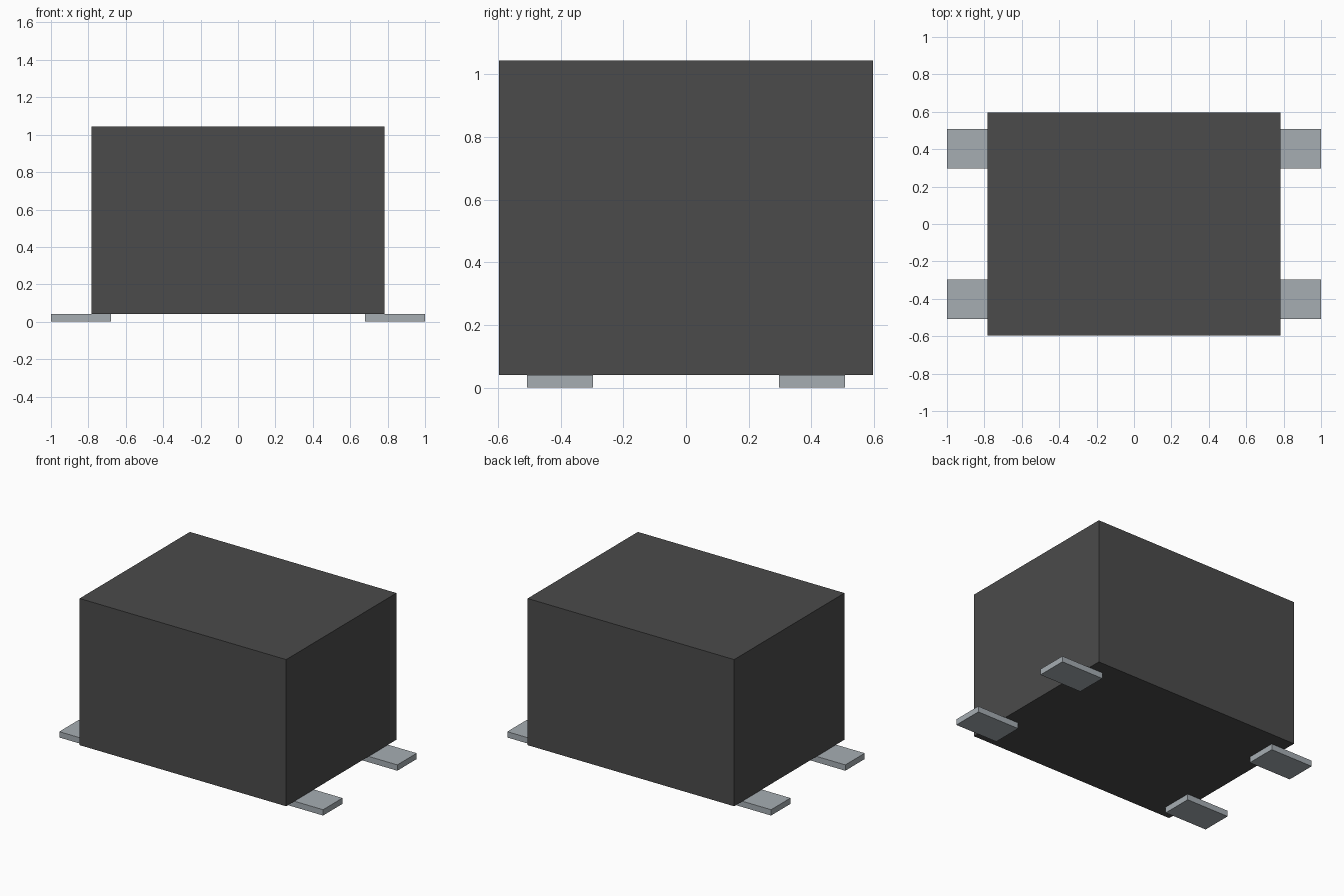
import bpy
import bmesh
from mathutils import Matrix, Vector

cube = bpy.data.objects.get("Cube")
if cube:
    bpy.data.objects.remove(cube, do_unlink=True)


def make_material(name, rgb, metallic=0.0):
    mat = bpy.data.materials.new(name)
    mat.use_nodes = True
    mat.diffuse_color = (*rgb, 1.0)
    bsdf = mat.node_tree.nodes["Principled BSDF"]
    bsdf.inputs["Base Color"].default_value = (*rgb, 1.0)
    return mat


def make_box(name, size, center, mat):
    mesh = bpy.data.meshes.new(name)
    bm = bmesh.new()
    bmesh.ops.create_cube(bm, size=1.0, matrix=Matrix.Diagonal((*size, 1.0)))
    bm.to_mesh(mesh)
    bm.free()
    mesh.materials.append(mat)
    obj = bpy.data.objects.new(name, mesh)
    obj.location = Vector(center)
    bpy.context.collection.objects.link(obj)
    return obj


charcoal = make_material("charcoal plastic", (0.07, 0.07, 0.07))
silver = make_material("silver metal", (0.38, 0.42, 0.45))

# Main block, resting on the four terminals
PAD_H, TOP = 0.04, 1.045
make_box("body", (1.566, 1.194, TOP - PAD_H), (0, 0, (TOP + PAD_H) / 2), charcoal)

# Flat terminals, partly tucked under the left and right sides
for side, sx in (("left", 1), ("right", -1)):
    for end, sy in (("front", -1), ("back", 1)):
        make_box(f"{end}_{side}_terminal", (0.32, 0.21, PAD_H),
                 (sx * 0.84, sy * 0.402, PAD_H / 2), silver)
